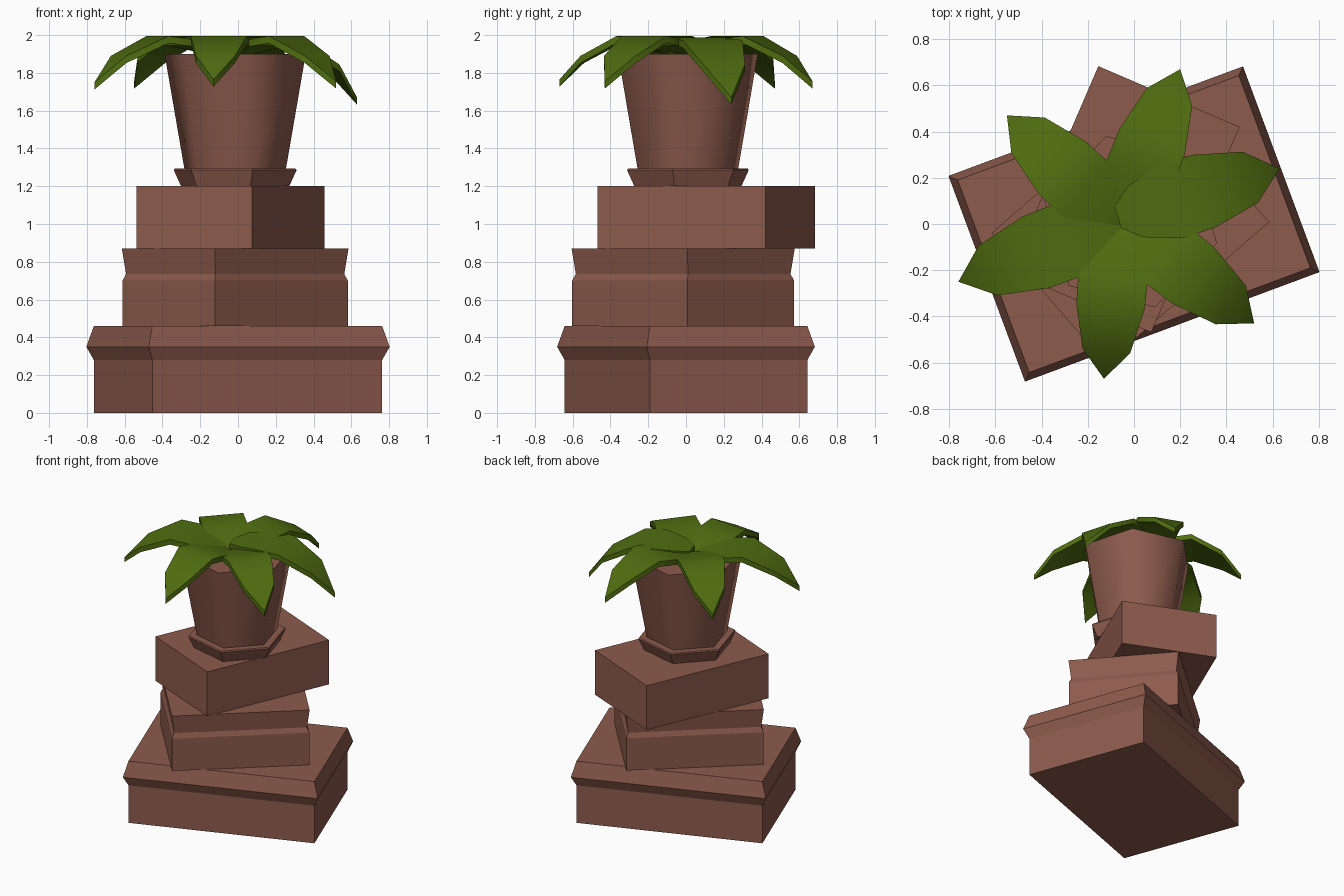
import bpy, bmesh, math
from mathutils import Vector

if "Cube" in bpy.data.objects:
    bpy.data.objects.remove(bpy.data.objects["Cube"])


def material(name, rgb):
    m = bpy.data.materials.new(name)
    m.diffuse_color = (*rgb, 1)
    m.use_nodes = True
    m.node_tree.nodes["Principled BSDF"].inputs["Base Color"].default_value = m.diffuse_color
    return m


CLAY = material("brown clay", (0.265, 0.104, 0.073))
GREEN = material("leaf green", (0.078, 0.152, 0.005))


def finish(name, bm, mat, smooth=None):
    bmesh.ops.recalc_face_normals(bm, faces=bm.faces)
    me = bpy.data.meshes.new(name)
    bm.to_mesh(me)
    bm.free()
    me.materials.append(mat)
    ob = bpy.data.objects.new(name, me)
    bpy.context.collection.objects.link(ob)
    if smooth:
        bpy.ops.object.select_all(action='DESELECT')
        ob.select_set(True)
        bpy.context.view_layer.objects.active = ob
        bpy.ops.object.shade_smooth_by_angle(angle=math.radians(smooth))
    return ob


def loft(name, rings, mat, smooth=None):
    """Closed solid through stacked rings of equal length."""
    bm = bmesh.new()
    vs = [[bm.verts.new(p) for p in r] for r in rings]
    n = len(rings[0])
    for a, b in zip(vs, vs[1:]):
        for i in range(n):
            j = (i + 1) % n
            bm.faces.new((a[i], a[j], b[j], b[i]))
    bm.faces.new(vs[0][::-1])
    bm.faces.new(vs[-1])
    return finish(name, bm, mat, smooth)


def block(name, centre, angle, hx, hy, profile):
    """Rotated slab; profile is (z, inset) from bottom to top."""
    c, s = math.cos(math.radians(angle)), math.sin(math.radians(angle))
    rings = []
    for z, d in profile:
        ring = []
        for sx, sy in ((-1, -1), (1, -1), (1, 1), (-1, 1)):
            x, y = sx * (hx - d), sy * (hy - d)
            ring.append((centre[0] + x * c - y * s, centre[1] + x * s + y * c, z))
        rings.append(ring)
    loft(name, rings, CLAY)


# stacked blocks, each turned a little further
block("lower_block", (0, 0), 20.4, 0.68, 0.475,
      [(0, 0.031), (0.28, 0.031), (0.35, 0), (0.46, 0.031)])
block("middle_block", (-0.015, -0.015), 41, 0.466, 0.374,
      [(0.46, 0), (0.70, 0), (0.735, 0.014), (0.87, -0.002)])
block("upper_block", (-0.04, 0.107), 66.7, 0.484, 0.333, [(0.87, 0), (1.20, 0)])


def hexagon(r, z):
    return [(-0.015 + r * math.cos(math.radians(60 * i - 14)),
             0.01 + r * math.sin(math.radians(60 * i - 14)), z) for i in range(6)]


# six-sided saucer and pot
loft("saucer", [hexagon(0.295, 1.20), hexagon(0.335, 1.285), hexagon(0.33, 1.293)], CLAY)
loft("pot", [hexagon(0.275, 1.28), hexagon(0.385, 1.90)], CLAY, 65)

# leaf stations: fraction of length, full width, top height
STATIONS = [(0, 0.10, 1.905), (0.11, 0.23, 1.94), (0.33, 0.335, 1.975),
            (0.53, 0.33, 1.995), (0.82, 0.23, 1.89)]
THICK = 0.038


def leaf(name, root, tip, width, lift=None):
    a, b = Vector(root), Vector(tip[:2])
    d = b - a
    side = Vector((-d.y, d.x)).normalized()
    rings = []
    for k, (f, w, z) in enumerate(STATIONS):
        z += lift[k] if lift else 0
        p, h = a + d * f, side * (w * width / 2)
        l, r = p - h, p + h
        rings.append([(l.x, l.y, z), (r.x, r.y, z),
                      (r.x, r.y, z - THICK), (l.x, l.y, z - THICK)])
    # pointed tip: one vertical edge closing the last ring
    bm = bmesh.new()
    vs = [[bm.verts.new(p) for p in r] for r in rings]
    for q, s in zip(vs, vs[1:]):
        for i in range(4):
            j = (i + 1) % 4
            bm.faces.new((q[i], q[j], s[j], s[i]))
    bm.faces.new(vs[0])
    e = vs[-1]
    t = bm.verts.new((b.x, b.y, tip[2]))
    u = bm.verts.new((b.x, b.y, tip[2] - THICK))
    for f in ((e[0], e[1], t), (e[1], e[2], u, t), (e[2], e[3], u), (e[3], e[0], t, u)):
        bm.faces.new(f)
    finish(name, bm, GREEN, 40)


# ring of six drooping leaves; the right one lies over the rest
leaf("right_leaf", (-0.07, 0.03), (0.63, 0.24, 1.67), 1.0, (0.045, 0.03, 0.012, -0.025, -0.045))
leaf("back_leaf", (-0.06, 0.0), (0.20, 0.67, 1.755), 0.92)
leaf("back_left_leaf", (-0.04, -0.01), (-0.55, 0.47, 1.755), 0.92)
leaf("left_leaf", (-0.05, 0.02), (-0.76, -0.25, 1.75), 1.0)
leaf("front_leaf", (-0.07, 0.0), (-0.13, -0.67, 1.765), 0.9)
leaf("front_right_leaf", (-0.04, 0.01), (0.52, -0.43, 1.755), 0.92)
